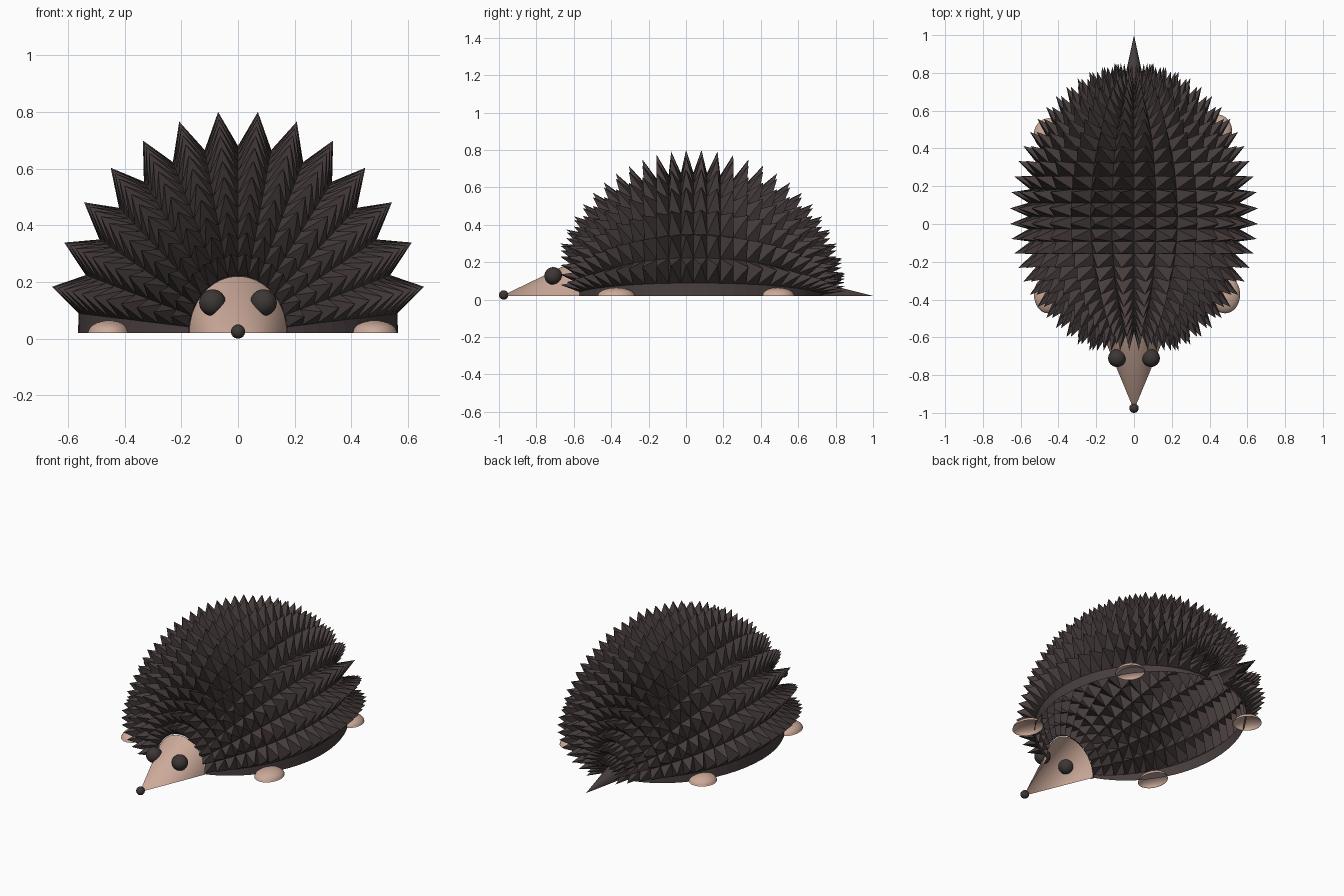
import bpy, bmesh, math
from mathutils import Matrix

if "Cube" in bpy.data.objects:
    bpy.data.objects.remove(bpy.data.objects["Cube"])

FLOOR = 0.02        # height of the open underside
CY = 0.04           # body centre along y


def material(name, rgb):
    m = bpy.data.materials.new(name)
    m.diffuse_color = (*rgb, 1)
    m.use_nodes = True
    m.node_tree.nodes["Principled BSDF"].inputs["Base Color"].default_value = m.diffuse_color
    return m


QUILL = material("dark brown quills", (0.066, 0.048, 0.048))
SKIN = material("pale skin", (0.60, 0.40, 0.32))
BLACK = material("dark eyes and nose", (0.045, 0.038, 0.036))


def finish(bm, name, mat, smooth=False):
    bmesh.ops.recalc_face_normals(bm, faces=bm.faces)
    for f in bm.faces:
        f.smooth = smooth
    me = bpy.data.meshes.new(name)
    bm.to_mesh(me)
    bm.free()
    me.materials.append(mat)
    ob = bpy.data.objects.new(name, me)
    bpy.context.collection.objects.link(ob)
    return ob


def shell_point(polar, azim, k=1.0):
    """Point on the half-ellipsoid; polar from the rear pole, azimuth from the top."""
    p, a = math.radians(polar), math.radians(azim)
    length = 0.69 if polar < 90 else 0.64
    r = math.sin(p) * k
    return (0.565 * r * math.sin(a),
            CY + length * math.cos(p) * k,
            FLOOR + 0.66 * r * math.cos(a))


# Quilled body: every grid face becomes a pyramid, with a plain strip at the hem
azims = [-90] + [-84 + 12 * i for i in range(15)] + [90]
polars = [6 * i for i in range(1, 28)]
bm = bmesh.new()
grid = [[bm.verts.new(shell_point(p, a)) for a in azims] for p in polars]
for i in range(len(polars) - 1):
    for j in range(len(azims) - 1):
        q = [grid[i][j], grid[i][j + 1], grid[i + 1][j + 1], grid[i + 1][j]]
        if j in (0, len(azims) - 2):
            bm.faces.new(q)
            continue
        tip = bm.verts.new(shell_point(polars[i] + 3, azims[j] + 6, 1.19))
        for k in range(4):
            bm.faces.new((q[k], q[(k + 1) % 4], tip))
# Pointed tail drawn out of the rear pole
tail = bm.verts.new((0, 1.0, FLOOR))
for j in range(len(azims) - 1):
    bm.faces.new((grid[0][j], grid[0][j + 1], tail))
finish(bm, "quilled_body", QUILL)

# Head: open half cone from the front of the body to the nose
bm = bmesh.new()
tip = bm.verts.new((0, -0.985, FLOOR))
n = 32
rim = []
for i in range(n + 1):
    a = math.pi * i / n
    rim.append(bm.verts.new((0.172 * math.cos(a), -0.57, FLOOR + 0.2 * math.sin(a))))
for i in range(n):
    bm.faces.new((rim[i], rim[i + 1], tip))
finish(bm, "head", SKIN, True)


def ball(name, loc, size, mat, half=False):
    bm = bmesh.new()
    bmesh.ops.create_uvsphere(bm, u_segments=32, v_segments=16, radius=1)
    if half:  # open underside
        bmesh.ops.bisect_plane(bm, geom=bm.verts[:] + bm.edges[:] + bm.faces[:],
                               plane_co=(0, 0, 0), plane_no=(0, 0, -1),
                               clear_outer=True)
    bmesh.ops.transform(bm, verts=bm.verts,
                        matrix=Matrix.Translation(loc) @ Matrix.Diagonal((*size, 1)))
    return finish(bm, name, mat, True)


# Nose and eyes
ball("nose", (0, -0.975, 0.025), (0.025,) * 3, BLACK)
for side, s in (("left", -1), ("right", 1)):
    ball(side + "_eye", (s * 0.09, -0.71, 0.127), (0.047,) * 3, BLACK)

# Feet: hollow half ellipsoids
for name, x, y, sx, sy in (("front_left_foot", -0.455, -0.373, 0.075, 0.1),
                           ("front_right_foot", 0.482, -0.373, 0.08, 0.1),
                           ("rear_left_foot", -0.45, 0.475, 0.08, 0.085),
                           ("rear_right_foot", 0.44, 0.49, 0.08, 0.09)):
    ball(name, (x, y, FLOOR), (sx, sy, 0.044), SKIN, True)
